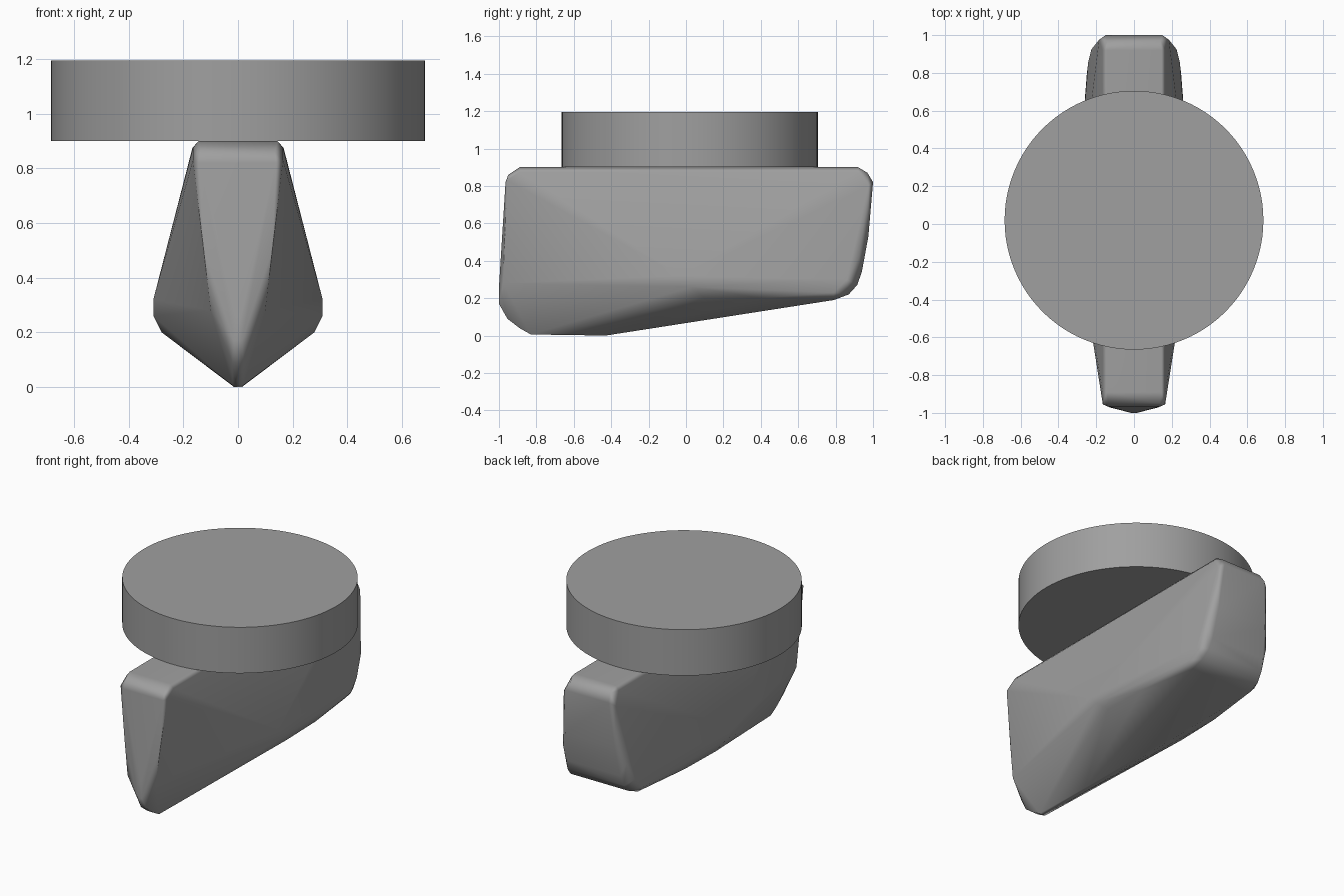
import bpy, bmesh, math

if "Cube" in bpy.data.objects:
    bpy.data.objects.remove(bpy.data.objects["Cube"])

# Shared mid-grey finish
grey = bpy.data.materials.new("mid_grey")
grey.diffuse_color = (0.35, 0.35, 0.35, 1)
grey.use_nodes = True
grey.node_tree.nodes["Principled BSDF"].inputs["Base Color"].default_value = grey.diffuse_color

def add_object(name, bm, angle):
    mesh = bpy.data.meshes.new(name)
    bm.to_mesh(mesh)
    bm.free()
    mesh.materials.append(grey)
    ob = bpy.data.objects.new(name, mesh)
    bpy.context.collection.objects.link(ob)
    bpy.ops.object.select_all(action='DESELECT')
    ob.select_set(True)
    bpy.context.view_layer.objects.active = ob
    bpy.ops.object.shade_smooth_by_angle(angle=math.radians(angle))
    return ob

# Keeled grip: convex form through its softened corners, mirrored across x
corners = [
    # flat top and its chamfered ends
    (0.145, -0.89, 0.90), (0.165, -0.89, 0.875), (0.135, -0.95, 0.86),
    (0.165, -0.955, 0.83), (0.14, -0.965, 0.82),
    (0.145, 0.92, 0.90), (0.167, 0.92, 0.875), (0.14, 0.97, 0.87),
    (0.15, 1.0, 0.82), (0.185, 0.975, 0.80),
    # front face edge and keel
    (0.125, -0.972, 0.50), (0.10, -0.977, 0.28), (0.01, -1.0, 0.26),
    (0.015, -1.0, 0.17), (0.02, -0.955, 0.09), (0.02, -0.89, 0.04),
    (0.02, -0.83, 0.006), (0.015, -0.43, 0.0),
    # widest line of the sides
    (0.31, -0.03, 0.32), (0.31, 0.03, 0.26), (0.28, 0.10, 0.20),
    (0.272, 0.40, 0.20),
    # rounded lower back
    (0.215, 0.79, 0.19), (0.21, 0.87, 0.22), (0.20, 0.915, 0.27),
    (0.19, 0.94, 0.34), (0.175, 0.975, 0.53),
    (0.25, 0.79, 0.23), (0.242, 0.86, 0.30), (0.225, 0.925, 0.42),
]
bm = bmesh.new()
for x, y, z in corners:
    for side in (1, -1):
        bm.verts.new((side * x, y, z))
hull = bmesh.ops.convex_hull(bm, input=bm.verts)
loose = {v for v in hull["geom_interior"] + hull["geom_unused"]
         if isinstance(v, bmesh.types.BMVert)}
bmesh.ops.delete(bm, geom=list(loose), context='VERTS')
bmesh.ops.recalc_face_normals(bm, faces=bm.faces)
grip = add_object("keeled_grip", bm, 70)
normals = grip.modifiers.new("weighted_normals", 'WEIGHTED_NORMAL')
normals.keep_sharp = True

# Round disc resting on the grip
bm = bmesh.new()
bmesh.ops.create_cone(bm, cap_ends=True, segments=96, radius1=0.685,
                      radius2=0.685, depth=0.295)
bmesh.ops.translate(bm, verts=bm.verts, vec=(0, 0.02, 1.0475))
add_object("disc", bm, 30)
